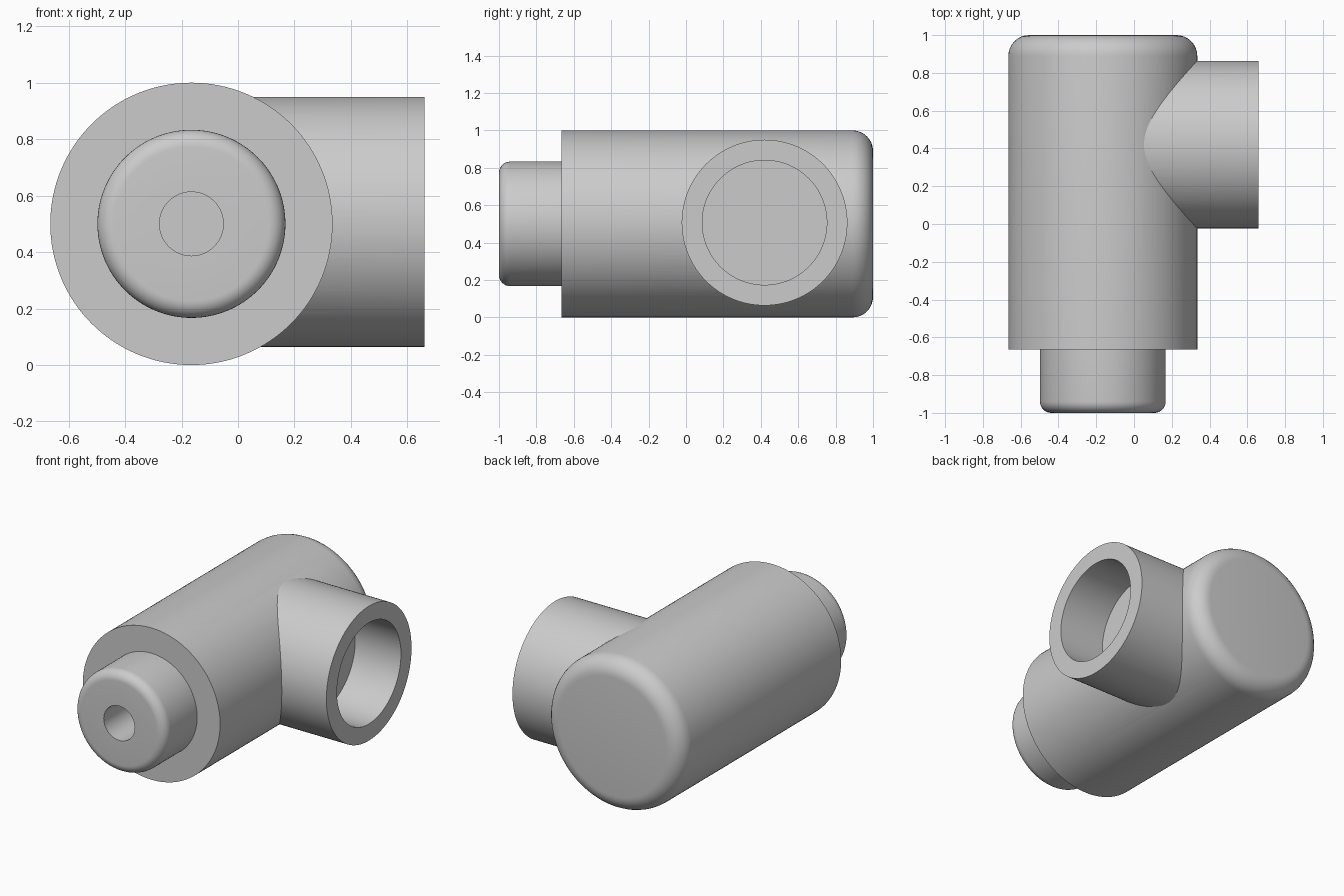
import bpy, bmesh, math
from mathutils import Matrix, Vector

if "Cube" in bpy.data.objects:
    bpy.data.objects.remove(bpy.data.objects["Cube"])

SEG = 128


def lathe(name, profile, matrix):
    """Spin (radius, height) points around local z, then place with matrix."""
    bm = bmesh.new()
    verts = [bm.verts.new((r, 0, h)) for r, h in profile]
    edges = [bm.edges.new(p) for p in zip(verts, verts[1:])]
    bmesh.ops.spin(bm, geom=verts + edges, cent=(0, 0, 0), axis=(0, 0, 1),
                   angle=2 * math.pi, steps=SEG, use_duplicate=False)
    bmesh.ops.remove_doubles(bm, verts=bm.verts, dist=1e-5)
    # close the flat ends with one face each
    bmesh.ops.holes_fill(bm, edges=[e for e in bm.edges if e.is_boundary], sides=0)
    bmesh.ops.recalc_face_normals(bm, faces=bm.faces)
    bm.transform(matrix)
    mesh = bpy.data.meshes.new(name)
    bm.to_mesh(mesh)
    bm.free()
    obj = bpy.data.objects.new(name, mesh)
    bpy.context.collection.objects.link(obj)
    mesh.materials.append(grey)
    return obj


def fillet(r, h, a0, rad, n=8):
    """Quarter arc points around (r, h), starting at angle a0."""
    return [(r + rad * math.cos(a0 + i * math.pi / 2 / n),
             h + rad * math.sin(a0 + i * math.pi / 2 / n)) for i in range(n + 1)]


def combine(target, other, operation):
    mod = target.modifiers.new(operation.lower(), 'BOOLEAN')
    mod.operation, mod.solver, mod.object = operation, 'EXACT', other
    bpy.context.view_layer.objects.active = target
    bpy.ops.object.modifier_apply(modifier=mod.name)
    bpy.data.objects.remove(other)


grey = bpy.data.materials.new("plain_grey")
grey.diffuse_color = (0.6, 0.6, 0.6, 1)
grey.use_nodes = True
grey.node_tree.nodes["Principled BSDF"].inputs["Base Color"].default_value = grey.diffuse_color

# local z runs along +y for the body, along +x for the branch
along_y = Matrix.Translation((-0.165, 0, 0.5)) @ Matrix.Rotation(-math.pi / 2, 4, 'X')
along_x = Matrix.Translation((0, 0.42, 0.507)) @ Matrix.Rotation(math.pi / 2, 4, 'Y')

# body with stepped spigot, blind hole in front and rounded back
body = lathe("pipe_fitting_body",
             [(0.113, -0.665), (0.113, -1.0)]
             + fillet(0.273, -0.94, -math.pi / 2, 0.06)
             + [(0.333, -0.665), (0.5, -0.665)]
             + fillet(0.39, 0.89, 0, 0.11), along_y)

# side branch and its blind bore
branch = lathe("side_branch", [(0.443, -0.1), (0.443, 0.66)], along_x)
bore = lathe("branch_bore", [(0.333, 0.327), (0.333, 0.8)], along_x)
combine(body, branch, 'UNION')
combine(body, bore, 'DIFFERENCE')

# smooth curved walls, crisp rims
bpy.ops.object.select_all(action='DESELECT')
body.select_set(True)
bpy.context.view_layer.objects.active = body
bpy.ops.object.shade_smooth_by_angle(angle=math.radians(25))
